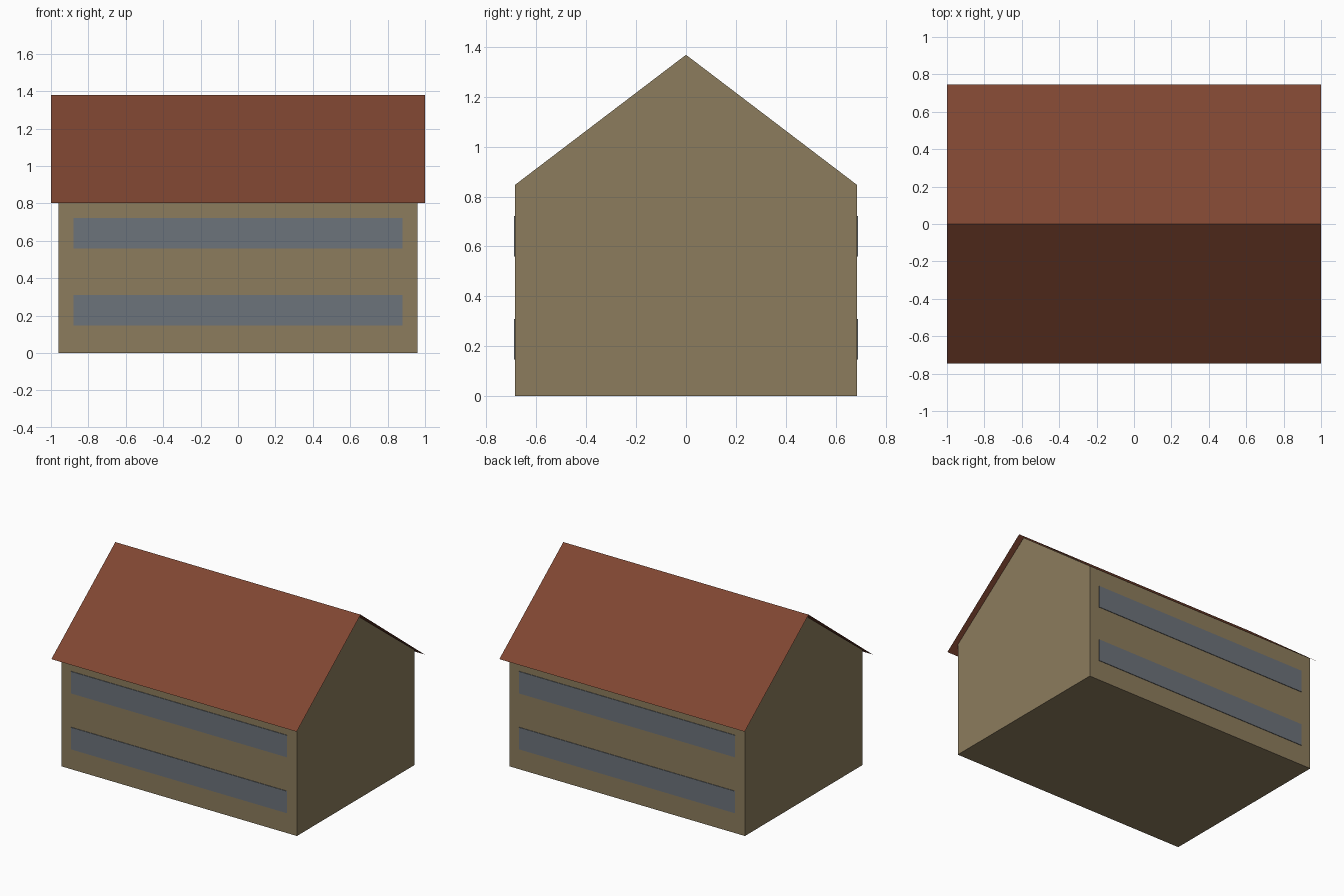
import bpy
import bmesh

cube = bpy.data.objects.get("Cube")
if cube:
    bpy.data.objects.remove(cube, do_unlink=True)


def make_material(name, rgb):
    mat = bpy.data.materials.new(name)
    mat.use_nodes = True
    mat.diffuse_color = (*rgb, 1)
    bsdf = next(n for n in mat.node_tree.nodes if n.type == "BSDF_PRINCIPLED")
    bsdf.inputs["Base Color"].default_value = (*rgb, 1)
    bsdf.inputs["Roughness"].default_value = 0.9
    return mat


wall_tan = make_material("wall_tan", (0.265, 0.203, 0.11))
roof_red = make_material("roof_red_brown", (0.213, 0.061, 0.031))
glass_grey = make_material("window_blue_grey", (0.152, 0.172, 0.197))


def extrude_profile(name, profile, half_x, mat, closed=True):
    """Sweep a (y, z) profile along x; a closed one gets end caps."""
    bm = bmesh.new()
    left = [bm.verts.new((half_x, y, z)) for y, z in profile]
    right = [bm.verts.new((-half_x, y, z)) for y, z in profile]
    count = len(profile)
    for i in range(count if closed else count - 1):
        j = (i + 1) % count
        bm.faces.new((left[i], left[j], right[j], right[i]))
    if closed:
        bm.faces.new(left)
        bm.faces.new(right[::-1])
        bmesh.ops.recalc_face_normals(bm, faces=bm.faces)
    mesh = bpy.data.meshes.new(name)
    bm.to_mesh(mesh)
    bm.free()
    mesh.materials.append(mat)
    obj = bpy.data.objects.new(name, mesh)
    bpy.context.collection.objects.link(obj)
    return obj


wall_y = 0.685

# Solid house body with gable ends
extrude_profile("house_body",
                [(-wall_y, 0), (wall_y, 0), (wall_y, 0.847), (0, 1.368), (-wall_y, 0.847)],
                0.96, wall_tan)

# Thin sheet roof overhanging on all sides
extrude_profile("gable_roof", [(-0.745, 0.802), (0, 1.38), (0.745, 0.802)],
                1.0, roof_red, closed=False)

# Long window bands, two storeys on the front and back
for side, sign in (("front", -1), ("back", 1)):
    for storey, low in (("lower", 0.148), ("upper", 0.56)):
        inner, outer, high = sign * (wall_y - 0.003), sign * (wall_y + 0.004), low + 0.162
        extrude_profile(f"{side}_{storey}_window_band",
                        [(inner, low), (outer, low), (outer, high), (inner, high)],
                        0.88, glass_grey)
